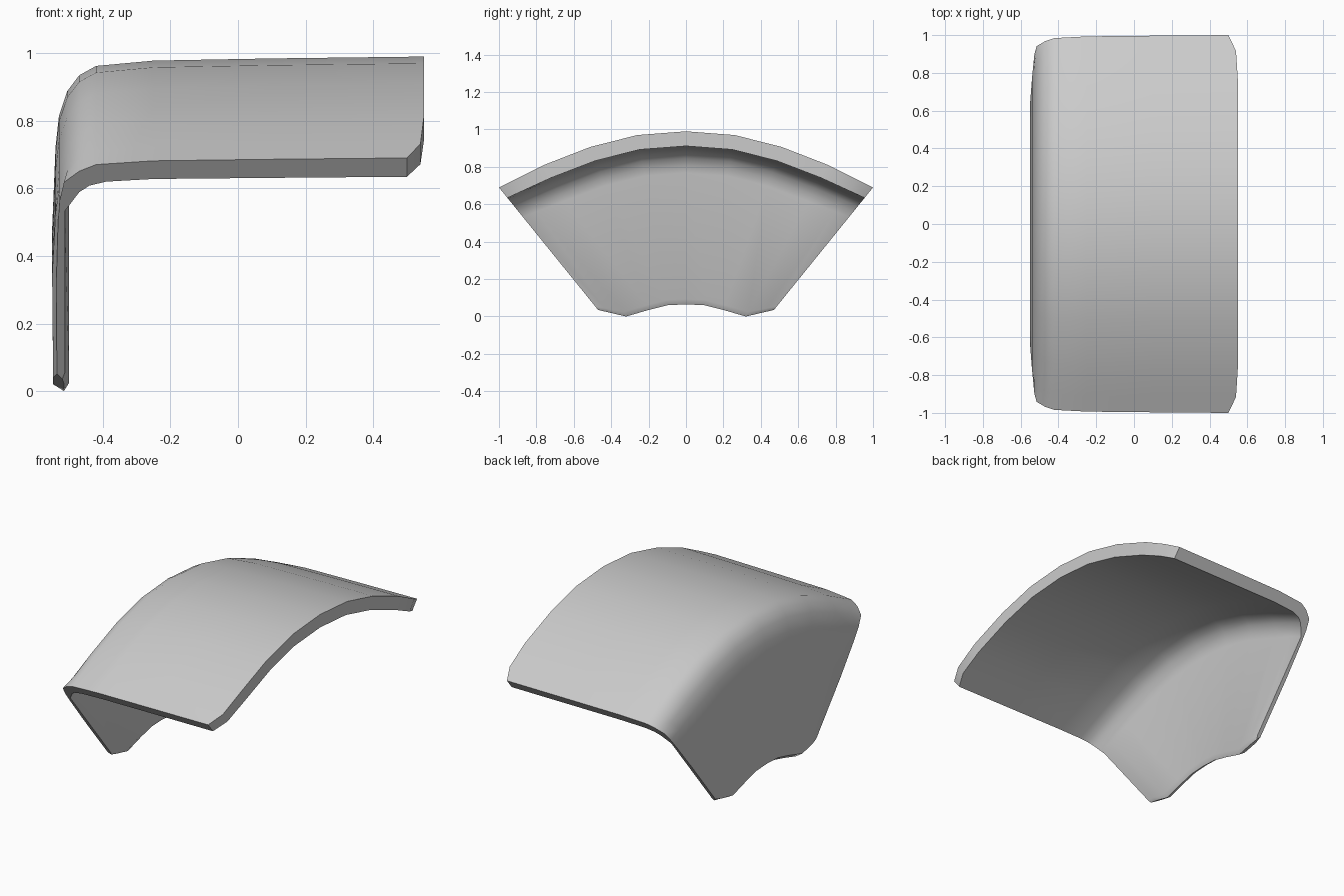
import bpy, bmesh

if "Cube" in bpy.data.objects:
    bpy.data.objects.remove(bpy.data.objects["Cube"])

# Side shape: half outlines (y, z) of the top arc and the wall's bottom edge
TOP = [(0, .99), (.26, .97), (.51, .907), (.76, .81), (1, .69)]
BOTTOM = [(0, .065), (.1, .06), (.2, .035), (.32, 0), (.47, .035)]

# L-shaped section: (x, fraction of the way from top arc to bottom edge)
OUTER = [(-.515, 1), (-.547, .975), (-.55, .55), (-.54, .29), (-.53, .19),
         (-.505, .11), (-.47, .06), (-.42, .03), (-.25, .013), (.1, .006), (.55, 0)]
INNER = [(.55, .085), (.1, .09), (-.25, .095), (-.39, .107), (-.44, .125),
         (-.47, .155), (-.49, .195), (-.50, .24), (-.50, .97)]
SECTION = OUTER + INNER


def along(points, t):
    """Point at signed station t on a half outline mirrored in y."""
    a = abs(t)
    i = min(int(a), len(points) - 2)
    f = a - i
    y = points[i][0] * (1 - f) + points[i + 1][0] * f
    z = points[i][1] * (1 - f) + points[i + 1][1] * f
    return (-y if t < 0 else y), z


def section_x(x, t):
    """Round the free corners and thin the wall at its two ends."""
    a = abs(t)
    if a == 4:
        x = min(x, .50)
        if x <= -.5:
            x = -.525 + (x + .525) * .5
    elif a > 3:
        x = min(x, .54)
    return x


half = [1, 2, 3, 3.65, 4]
stations = [-t for t in reversed(half)] + [0] + half

# Curved cover with a side wall, swept through the stations
bm = bmesh.new()
rings = []
for t in stations:
    (y0, z0), (y1, z1) = along(TOP, t), along(BOTTOM, t)
    rings.append([bm.verts.new((section_x(x, t), y0 + (y1 - y0) * s, z0 + (z1 - z0) * s))
                  for x, s in SECTION])
n = len(SECTION)
for a, b in zip(rings, rings[1:]):
    for i in range(n):
        j = (i + 1) % n
        bm.faces.new((a[i], a[j], b[j], b[i]))
bm.faces.new(rings[0])
bm.faces.new(rings[-1])
bmesh.ops.recalc_face_normals(bm, faces=bm.faces)

mesh = bpy.data.meshes.new("fender_cover")
bm.to_mesh(mesh)
bm.free()
cover = bpy.data.objects.new("fender_cover", mesh)
bpy.context.collection.objects.link(cover)
bpy.context.view_layer.objects.active = cover
cover.select_set(True)
bpy.ops.object.shade_smooth_by_angle(angle=0.6)
